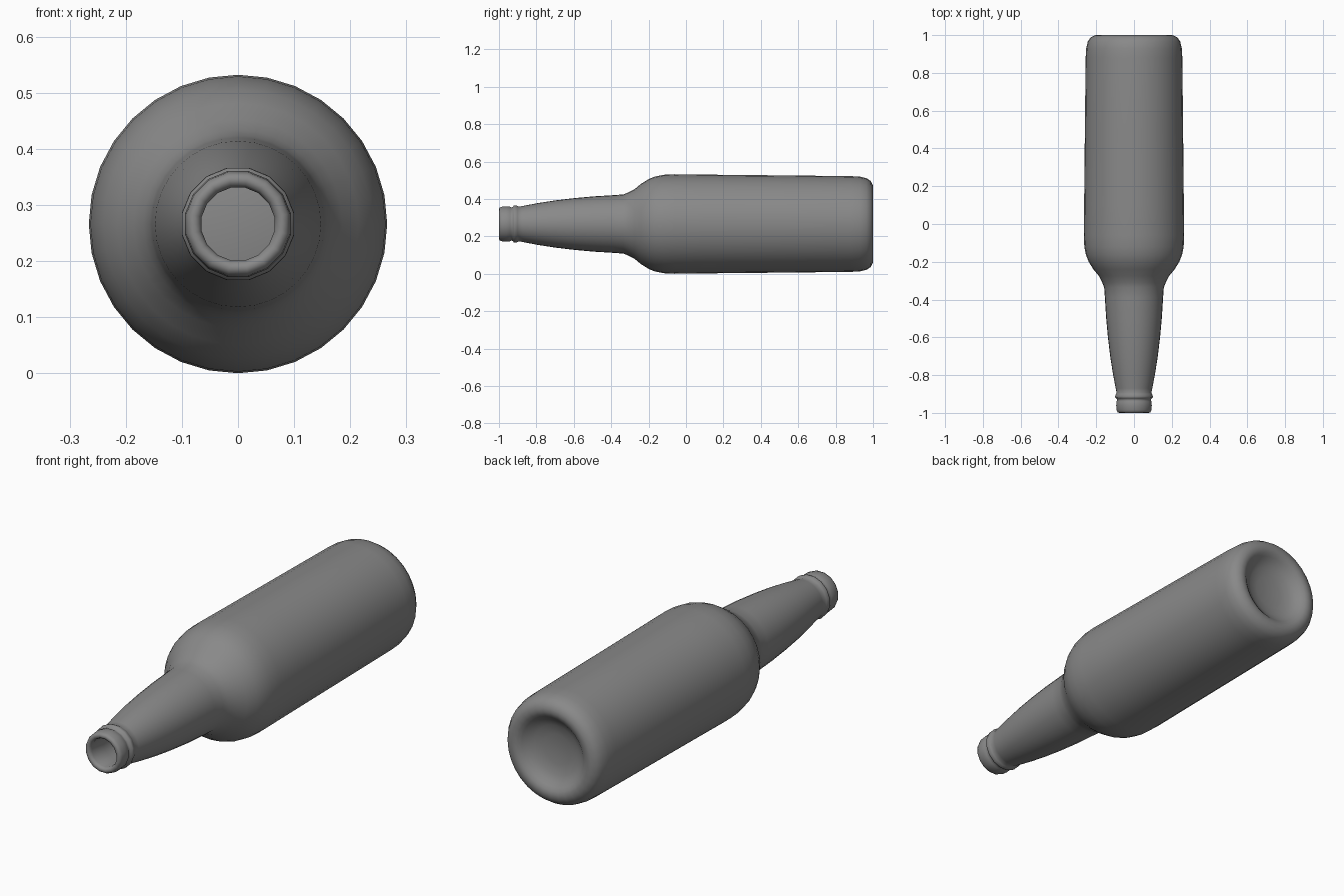
import bpy, bmesh, math
from mathutils import Vector

if "Cube" in bpy.data.objects:
    bpy.data.objects.remove(bpy.data.objects["Cube"])

SIDES = 32
AXIS_Z = 0.266

# Profile as (radius, y): inside of mouth, lip, bead, neck, shoulder, body, base, punt
profile = [
    (0.075, -0.80), (0.067, -0.90), (0.066, -0.985), (0.071, -0.997),
    (0.080, -1.00), (0.089, -0.997), (0.094, -0.985), (0.096, -0.96),
    (0.094, -0.94), (0.090, -0.932), (0.094, -0.925), (0.101, -0.92),
    (0.102, -0.912), (0.098, -0.90), (0.094, -0.893), (0.097, -0.87),
    (0.112, -0.79), (0.126, -0.70), (0.138, -0.60), (0.148, -0.49),
    (0.154, -0.39), (0.158, -0.335), (0.168, -0.31), (0.186, -0.275),
    (0.215, -0.24), (0.240, -0.20), (0.254, -0.165), (0.263, -0.12),
    (0.266, -0.06), (0.264, 0.10), (0.260, 0.50), (0.256, 0.88),
    (0.253, 0.93), (0.245, 0.965), (0.230, 0.988), (0.208, 0.999),
    (0.190, 1.00), (0.175, 0.995), (0.160, 0.984), (0.145, 0.970),
    (0.115, 0.955), (0.070, 0.945), (0.0, 0.942),
]

# Bottle: revolve the profile about the y axis
bm = bmesh.new()
verts = [bm.verts.new((0, y, r)) for r, y in profile]
edges = [bm.edges.new(pair) for pair in zip(verts, verts[1:])]
bmesh.ops.spin(bm, geom=verts + edges, cent=(0, 0, 0), axis=(0, 1, 0),
               angle=2 * math.pi, steps=SIDES, use_duplicate=False)
bmesh.ops.remove_doubles(bm, verts=bm.verts, dist=1e-4)

# Mouth: flatten every other vertex so the lip and bead read as 16-sided
step = 2 * math.pi / SIDES
for v in bm.verts:
    if v.co.y < -0.88 and round(math.atan2(v.co.x, v.co.z) / step) % 2 == 0:
        v.co.x *= math.cos(step)
        v.co.z *= math.cos(step)
bmesh.ops.translate(bm, verts=bm.verts, vec=(0, 0, AXIS_Z))

# Make the outer wall face away from the axis
bmesh.ops.recalc_face_normals(bm, faces=bm.faces)
bm.normal_update()
body = max(bm.faces, key=lambda f: f.calc_area())
c = body.calc_center_median()
if body.normal.dot(Vector((c.x, 0, c.z - AXIS_Z))) < 0:
    bmesh.ops.reverse_faces(bm, faces=bm.faces)

mesh = bpy.data.meshes.new("bottle")
bm.to_mesh(mesh)
bm.free()
bottle = bpy.data.objects.new("bottle", mesh)
bpy.context.collection.objects.link(bottle)

# Dark grey glass
glass = bpy.data.materials.new("dark_glass")
glass.diffuse_color = (0.25, 0.25, 0.25, 1)
glass.use_nodes = True
glass.node_tree.nodes["Principled BSDF"].inputs["Base Color"].default_value = glass.diffuse_color
mesh.materials.append(glass)

bpy.context.view_layer.objects.active = bottle
bottle.select_set(True)
bpy.ops.object.shade_smooth_by_angle(angle=math.radians(70))
